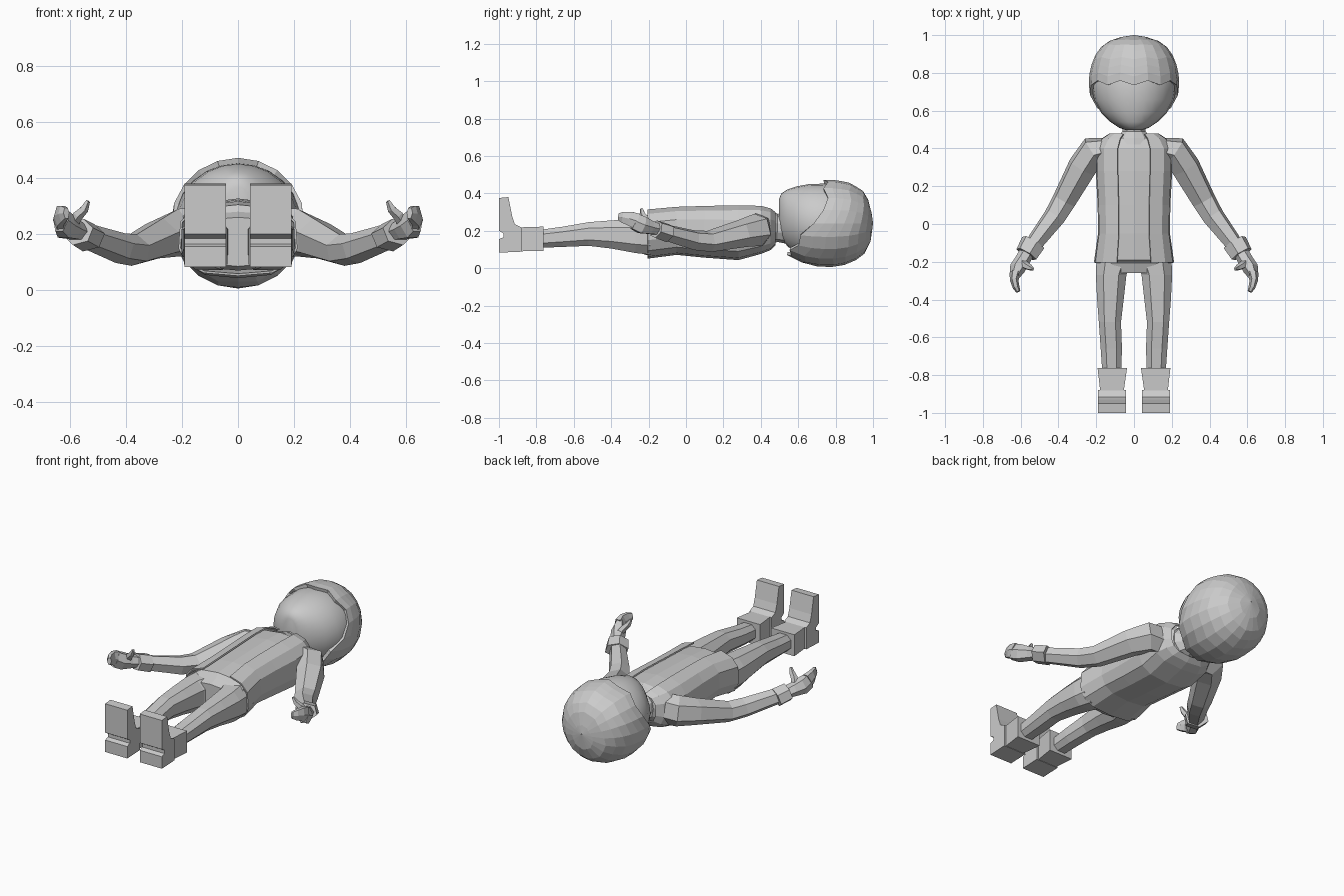
import bpy, bmesh, math
from mathutils import Vector

if "Cube" in bpy.data.objects:
    bpy.data.objects.remove(bpy.data.objects["Cube"])

grey = bpy.data.materials.new("light grey")
grey.diffuse_color = (0.6, 0.6, 0.6, 1)
grey.use_nodes = True
grey.node_tree.nodes["Principled BSDF"].inputs["Base Color"].default_value = grey.diffuse_color


def make(name, rings, closed=True, caps=True, smooth=False, mirror=False, thick=0):
    """Skin a list of point rings into one object."""
    bm = bmesh.new()
    vr = [[bm.verts.new(p) for p in r] for r in rings]
    n = len(vr[0])
    for a, b in zip(vr, vr[1:]):
        for i in range(n if closed else n - 1):
            j = (i + 1) % n
            bm.faces.new((a[i], a[j], b[j], b[i]))
    if caps:
        bm.faces.new(vr[0])
        bm.faces.new(vr[-1])
    bmesh.ops.remove_doubles(bm, verts=bm.verts, dist=0.0005)
    bmesh.ops.recalc_face_normals(bm, faces=bm.faces)
    me = bpy.data.meshes.new(name)
    bm.to_mesh(me)
    bm.free()
    me.materials.append(grey)
    ob = bpy.data.objects.new(name, me)
    bpy.context.collection.objects.link(ob)
    for p in me.polygons:
        p.use_smooth = smooth
    if thick:
        m = ob.modifiers.new("thickness", 'SOLIDIFY')
        m.thickness = thick
        m.offset = 0
    if mirror:
        ob.modifiers.new("mirror", 'MIRROR')
    return ob


def spow(v, e):
    return math.copysign(abs(v) ** e, v)


def section(y, x0, x1, z0, z1, angles, e=1.0):
    """Rounded cross-section facing along y; angles run from +z towards +x."""
    cx, cz, w, h = (x0 + x1) / 2, (z0 + z1) / 2, (x1 - x0) / 2, (z1 - z0) / 2
    return [(cx + w * spow(math.sin(a), e), y, cz + h * spow(math.cos(a), e)) for a in angles]


def turn(n, start=0.0, end=2 * math.pi, last=False):
    return [start + (end - start) * i / (n - 1 if last else n) for i in range(n)]


def lerp_table(t, y):
    """Interpolate rows of (y, ...) with y falling."""
    for a, b in zip(t, t[1:]):
        if a[0] >= y >= b[0]:
            k = (a[0] - y) / (a[0] - b[0])
            return [p + (q - p) * k for p, q in zip(a, b)]
    return t[-1]


def limb(name, path, n=6, off=0.0, **kw):
    """Sweep n-gon sections (x, y, z, half width, half depth) along a path."""
    pts = [Vector(p[:3]) for p in path]
    rings = []
    for i, p in enumerate(path):
        d = (pts[min(i + 1, len(pts) - 1)] - pts[max(i - 1, 0)]).normalized()
        u = d.cross(Vector((0, 0, 1))).normalized()
        v = u.cross(d)
        rings.append([pts[i] + u * p[3] * math.cos(a + off) + v * p[4] * math.sin(a + off)
                      for a in turn(n)])
    return make(name, rings, mirror=True, **kw)


# Face: smooth ball narrowing to the chin
face = [(0.93, .12, .10, .37), (.85, .20, .04, .43), (.75, .226, .025, .452), (.66, .212, .04, .45),
        (.59, .175, .075, .437), (.54, .125, .12, .42), (.51, .08, .16, .40), (.498, .045, .20, .37)]
make("face", [section(y, -w, w, a, b, turn(24)) for y, w, a, b in face], smooth=True)

# Hair: faceted shell, fringe at the forehead and long at the nape
hair = [(1.0, .002, .238, .242), (.985, .10, .13, .345), (.95, .165, .07, .41), (.88, .215, .025, .455),
        (.80, .236, .006, .472), (.72, .24, .006, .472), (.64, .225, .02, .46), (.54, .15, .07, .40)]
cols = turn(20)


def hairline(i, a):
    back = max(0.0, -math.cos(a) + 0.25) / 1.25
    return 0.745 - 0.2 * back ** 0.6 + (0.014 if i % 2 else -0.01)


rows = []
for k in range(9):
    row = []
    for i, a in enumerate(cols):
        end = hairline(i, a)
        y = 1 - (1 - end) * (1 - math.cos(k / 8 * math.pi / 2)) ** 0.9
        y, w, z0, z1 = lerp_table(hair, y)
        row.append(section(y, -w, w, z0, z1, [a])[0])
    rows.append(row)
# turn the edge inward so the hair has thickness
rows.append([(x * .9, y + .004, .24 + (z - .24) * .9) for x, y, z in rows[-1]])
make("hair", rows, caps=False)

# Neck
neck = [(.54, .065, .13, .30), (.49, .065, .14, .29), (.455, .095, .13, .31), (.42, .11, .12, .32)]
make("neck", [section(y, -w, w, a, b, turn(10)) for y, w, a, b in neck])

# Shirt and hips
shirt = [(.455, .10, .13, .30), (.40, .175, .10, .322), (.28, .18, .06, .327), (.1, .175, .075, .322),
         (-.05, .17, .09, .317), (-.19, .19, .07, .305), (-.21, .195, .07, .28), (-.26, .17, .085, .26)]
make("shirt", [section(y, -w, w, a, b, turn(12), .75) for y, w, a, b in shirt])

# Jacket: open down the middle
jacket = [(.475, .13, .125, .30), (.45, .17, .10, .32), (.40, .20, .08, .333), (.28, .20, .047, .337),
          (.1, .19, .06, .333), (-.05, .188, .075, .328), (-.205, .21, .055, .314)]
make("jacket", [section(y, -w, w, a, b, turn(13, .3, 2 * math.pi - .3, True), .7)
                for y, w, a, b in jacket], closed=False, caps=False, thick=.008)

# Trouser legs
legs = [(-.19, .0, .205, .065, .275), (-.27, .035, .207, .075, .27), (-.40, .05, .20, .10, .26),
        (-.52, .065, .19, .115, .25), (-.66, .06, .18, .11, .225), (-.80, .065, .17, .105, .205)]
make("trouser_leg", [section(y, a, b, c, d, turn(8, math.pi / 8, 2.125 * math.pi), .8)
                     for y, a, b, c, d in legs], mirror=True)


# Boots: flared cuff, then a block foot with a heel notch
def box(y, a, b, c, d):
    return [(a, y, c), (b, y, c), (b, y, d), (a, y, d)]


make("boot_cuff", [box(-.762, .037, .193, .092, .222), box(-.89, .055, .178, .09, .218)], mirror=True)
foot = [(-.88, .218), (-.915, .235), (-.93, .28), (-.95, .38), (-1, .375), (-1, .20), (-.975, .185),
        (-.975, .165), (-1, .155), (-1, .083), (-.88, .088)]
make("foot", [[(x, y, z) for y, z in foot] for x in (.042, .19)], mirror=True)

# Sleeves, cuffs, hands
limb("sleeve", [(.13, .40, .205, .06, .09), (.215, .385, .205, .085, .088), (.275, .30, .185, .08, .075),
                (.37, .125, .143, .066, .058), (.42, .04, .15, .06, .055), (.545, -.125, .195, .045, .045)], off=.3)
limb("sleeve_cuff", [(.533, -.098, .187, .068, .052), (.57, -.16, .208, .062, .05)], n=6, off=.3)
limb("palm", [(.56, -.14, .205, .04, .032), (.59, -.19, .217, .04, .04), (.617, -.235, .23, .042, .052),
              (.632, -.275, .25, .028, .05)], n=6)
limb("fingers", [(.63, -.262, .25, .03, .05), (.634, -.30, .265, .022, .043),
                 (.624, -.335, .272, .018, .034), (.612, -.358, .275, .012, .022)], n=6)
limb("thumb", [(.595, -.20, .23, .022, .022), (.57, -.222, .268, .02, .02),
               (.548, -.232, .29, .016, .016), (.535, -.238, .318, .008, .008)], n=5)
